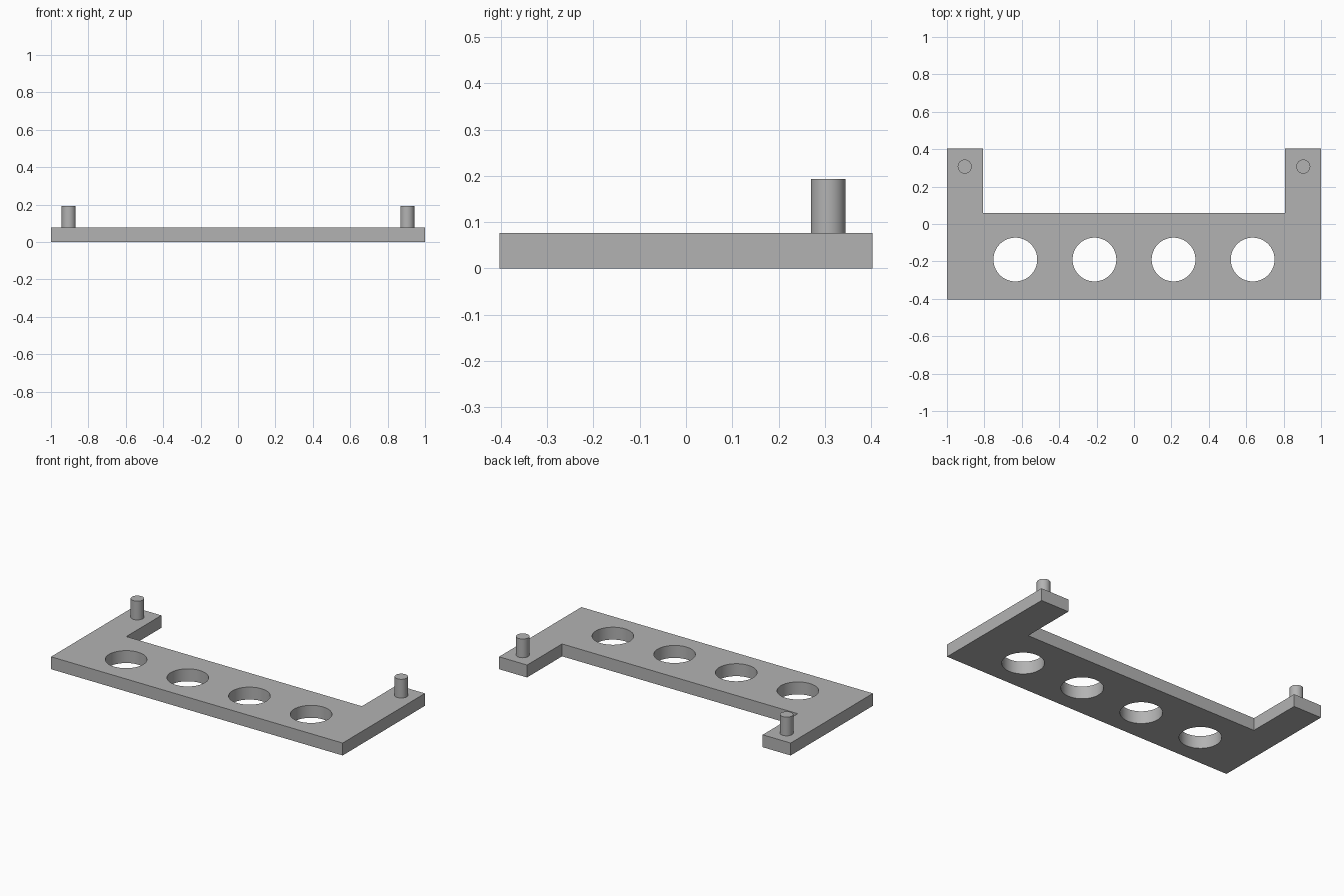
import bpy
import bmesh
import math

cube = bpy.data.objects.get("Cube")
if cube:
    bpy.data.objects.remove(cube, do_unlink=True)

THICK = 0.077
TOP = 0.193

grey = bpy.data.materials.new("plain grey")
grey.use_nodes = True
colour = (0.45, 0.45, 0.45, 1)
grey.diffuse_color = colour
grey.node_tree.nodes["Principled BSDF"].inputs["Base Color"].default_value = colour


def smooth_sides(obj):
    bpy.ops.object.select_all(action="DESELECT")
    obj.select_set(True)
    bpy.context.view_layer.objects.active = obj
    bpy.ops.object.shade_smooth_by_angle(angle=math.radians(30))


def add_loop(curve, points):
    spline = curve.splines.new("POLY")
    spline.points.add(len(points) - 1)
    for point, (x, y) in zip(spline.points, points):
        point.co = (x, y, 0, 1)
    spline.use_cyclic_u = True


def circle(cx, cy, radius, count=64):
    angles = [math.tau * i / count for i in range(count)]
    return [(cx + radius * math.cos(a), cy + radius * math.sin(a)) for a in angles]


# U-shaped plate: mirrored outline with a row of four round holes
profile = bpy.data.curves.new("plate_profile", "CURVE")
profile.dimensions = "2D"
profile.fill_mode = "BOTH"
profile.extrude = THICK / 2
right_half = [(1, -0.403), (1, 0.403), (0.808, 0.403), (0.808, 0.06)]
add_loop(profile, right_half + [(-x, y) for x, y in reversed(right_half)])
for i in range(4):
    add_loop(profile, circle((i - 1.5) * 0.423, -0.19, 0.117))

# Turn the filled profile into a welded solid
source = bpy.data.objects.new("plate_source", profile)
bpy.context.collection.objects.link(source)
bpy.context.view_layer.update()
evaluated = source.evaluated_get(bpy.context.evaluated_depsgraph_get())
mesh = bpy.data.meshes.new_from_object(evaluated)
bpy.data.objects.remove(source, do_unlink=True)
bm = bmesh.new()
bm.from_mesh(mesh)
bmesh.ops.remove_doubles(bm, verts=bm.verts, dist=0.0001)
bmesh.ops.translate(bm, verts=bm.verts, vec=(0, 0, THICK / 2))
bmesh.ops.recalc_face_normals(bm, faces=bm.faces)
bm.to_mesh(mesh)
bm.free()
mesh.materials.clear()
mesh.materials.append(grey)
plate = bpy.data.objects.new("plate", mesh)
bpy.context.collection.objects.link(plate)
smooth_sides(plate)

# Upright pins at the ends of the arms
for name, side in (("left_pin", 1), ("right_pin", -1)):
    bpy.ops.mesh.primitive_cylinder_add(
        vertices=48, radius=0.0375, depth=TOP - THICK,
        location=(side * 0.905, 0.307, (TOP + THICK) / 2))
    pin = bpy.context.object
    pin.name = name
    pin.data.materials.append(grey)
    smooth_sides(pin)
